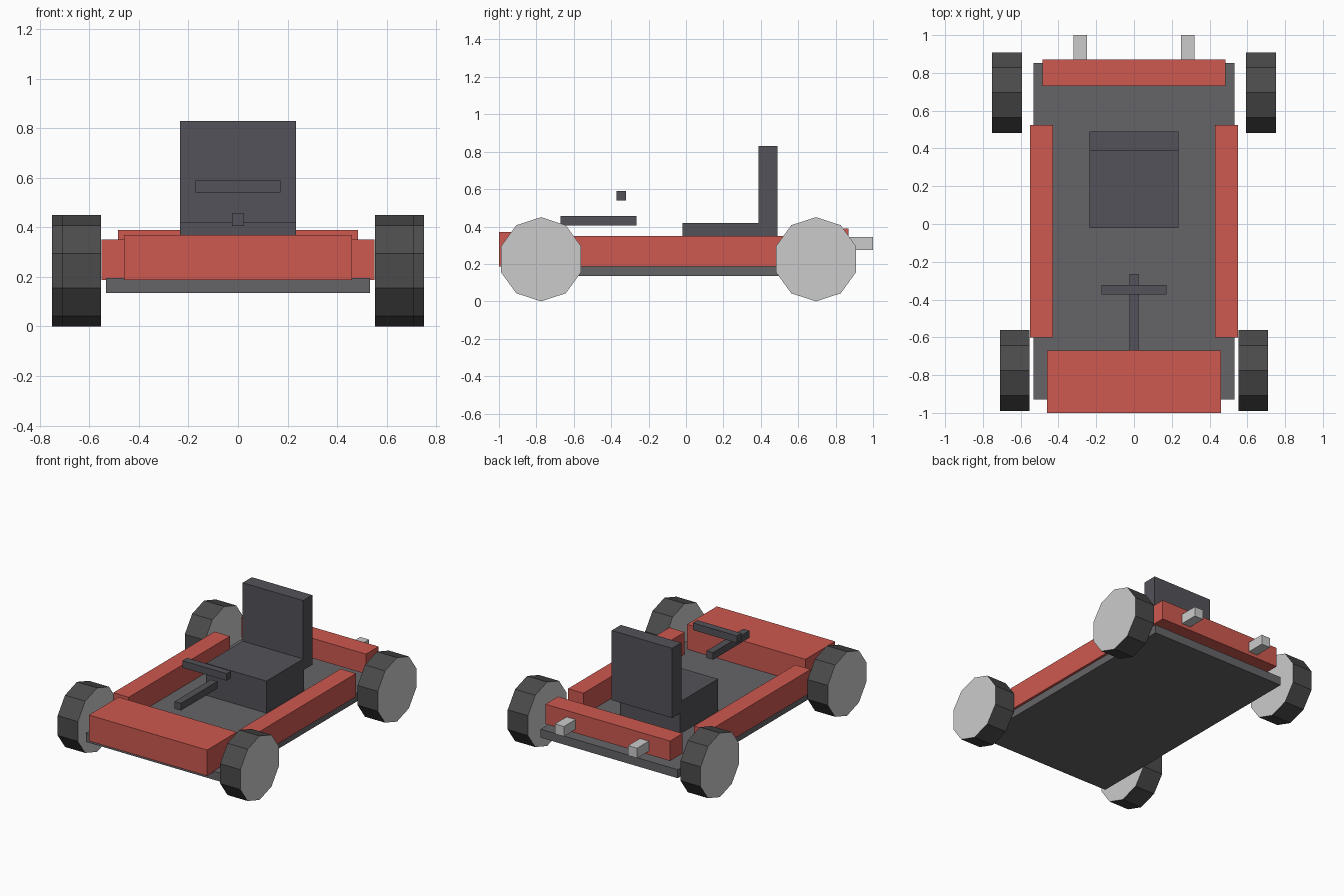
import bpy
from math import pi

if "Cube" in bpy.data.objects:
    bpy.data.objects.remove(bpy.data.objects["Cube"])


def material(name, rgb):
    m = bpy.data.materials.new(name)
    m.diffuse_color = (*rgb, 1)
    m.use_nodes = True
    m.node_tree.nodes["Principled BSDF"].inputs["Base Color"].default_value = m.diffuse_color
    return m


red = material("red_paint", (0.62, 0.10, 0.08))
floor_grey = material("floor_grey", (0.13, 0.13, 0.14))
dark = material("seat_dark", (0.085, 0.085, 0.10))
tyre = material("tyre_dark", (0.07, 0.07, 0.07))
metal = material("light_metal", (0.55, 0.55, 0.55))


def box(name, x, y, z, mat):
    """Box from (min, max) ranges on each axis."""
    ranges = (x, y, z)
    bpy.ops.mesh.primitive_cube_add(size=1, location=[(a + b) / 2 for a, b in ranges])
    ob = bpy.context.object
    ob.name = name
    ob.scale = [b - a for a, b in ranges]
    bpy.ops.object.transform_apply(location=False, rotation=False, scale=True)
    ob.data.materials.append(mat)
    return ob


def wheel(name, x, y, radius=0.225, width=0.157):
    """Ten-sided wheel with a vertex on top and light end caps."""
    bpy.ops.mesh.primitive_cylinder_add(vertices=10, radius=radius, depth=width,
                                        location=(x, y, radius), rotation=(0, pi / 2, 0))
    ob = bpy.context.object
    ob.name = name
    # point the vertex straight up and down
    bpy.ops.object.transform_apply(location=False, rotation=True, scale=False)
    ob.rotation_euler.x = pi / 10 if abs(max(v.co.z for v in ob.data.vertices) - radius) > 1e-3 else 0
    ob.data.materials.append(tyre)
    ob.data.materials.append(metal)
    for p in ob.data.polygons:
        p.material_index = 1 if len(p.vertices) > 4 else 0


# Chassis and body panels
box("floor_pan", (-0.533, 0.533), (-0.93, 0.853), (0.135, 0.195), floor_grey)
box("nose", (-0.46, 0.46), (-1.0, -0.67), (0.187, 0.37), red)
box("rear_bumper", (-0.485, 0.485), (0.73, 0.87), (0.25, 0.39), red)

# Seat
box("seat_base", (-0.235, 0.235), (-0.02, 0.40), (0.19, 0.42), dark)
box("seat_back", (-0.235, 0.235), (0.388, 0.49), (0.34, 0.83), dark)

# Steering
box("steering_column", (-0.025, 0.025), (-0.67, -0.265), (0.405, 0.455), dark)
box("steering_bar", (-0.172, 0.172), (-0.372, -0.322), (0.54, 0.59), dark)

# Paired parts
for side, s in (("left", -1), ("right", 1)):
    box(f"side_pod_{side}", sorted((s * 0.43, s * 0.55)), (-0.6, 0.525), (0.187, 0.35), red)
    box(f"exhaust_{side}", sorted((s * 0.25, s * 0.32)), (0.83, 1.0), (0.275, 0.345), metal)
    wheel(f"front_wheel_{side}", s * 0.632, -0.775)
    wheel(f"rear_wheel_{side}", s * 0.672, 0.695)
